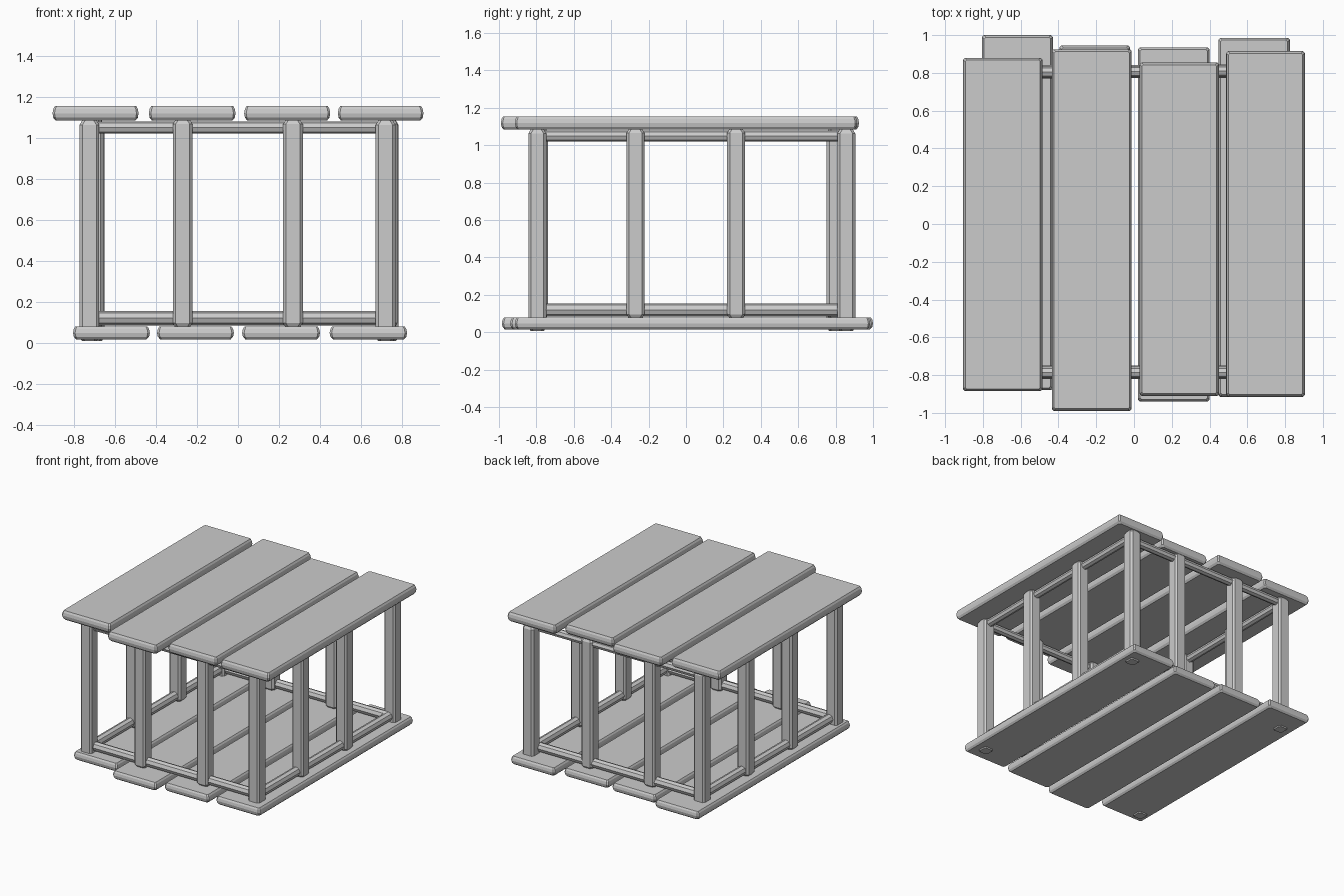
import bpy, bmesh
from mathutils import Vector

cube = bpy.data.objects.get("Cube")
if cube:
    bpy.data.objects.remove(cube, do_unlink=True)

GREY = (0.6, 0.6, 0.6, 1)
mat = bpy.data.materials.new("plain grey")
mat.use_nodes = True
mat.diffuse_color = GREY
bsdf = next(n for n in mat.node_tree.nodes if n.type == 'BSDF_PRINCIPLED')
bsdf.inputs["Base Color"].default_value = GREY


def finish(name, bm):
    bmesh.ops.recalc_face_normals(bm, faces=bm.faces)
    mesh = bpy.data.meshes.new(name)
    bm.to_mesh(mesh)
    bm.free()
    mesh.materials.append(mat)
    bpy.context.collection.objects.link(bpy.data.objects.new(name, mesh))


def rings_solid(name, rings):
    """Stack of chamfered rectangles: (x0, x1, y0, y1, z, chamfer)."""
    bm = bmesh.new()
    loops = []
    for x0, x1, y0, y1, z, c in rings:
        pts = [(x0 + c, y0), (x1 - c, y0), (x1, y0 + c), (x1, y1 - c),
               (x1 - c, y1), (x0 + c, y1), (x0, y1 - c), (x0, y0 + c)]
        loops.append([bm.verts.new((x, y, z)) for x, y in pts])
    bm.faces.new(loops[0])
    bm.faces.new(loops[-1])
    for a, b in zip(loops, loops[1:]):
        for i in range(8):
            j = (i + 1) % 8
            bm.faces.new((a[i], a[j], b[j], b[i]))
    finish(name, bm)


def plank(name, x0, x1, y0, y1, z0, z1):
    """Board whose worn edges come to a blunt ridge at mid height."""
    def ring(z, d, c):
        return (x0 + d, x1 - d, y0 + d, y1 - d, z, c)
    h = z1 - z0
    rings_solid(name, [ring(z0, 0.016, 0.01), ring(z0 + 0.2 * h, 0.004, 0.01),
                       ring(z0 + 0.5 * h, 0, 0.01),
                       ring(z0 + 0.8 * h, 0.004, 0.01), ring(z1, 0.012, 0.008)])


def post(name, x, y, z0, z1, w=0.048):
    def ring(z, r):
        return (x - r, x + r, y - r, y + r, z, 0.014)
    rings_solid(name, [ring(z0, w - 0.012), ring(z0 + 0.02, w),
                       ring(z1 - 0.02, w), ring(z1, w - 0.012)])


def rail(name, a, b, r):
    """Thin eight-sided bar between two points."""
    a, b = Vector(a), Vector(b)
    bm = bmesh.new()
    bmesh.ops.create_cone(bm, cap_ends=True, segments=8, radius1=r, radius2=r,
                          depth=(b - a).length)
    turn = (b - a).to_track_quat('Z', 'Y').to_matrix().to_4x4()
    turn.translation = (a + b) / 2
    bm.transform(turn)
    finish(name, bm)


# Top and bottom boards, each with its own uneven length
top = [(-0.905, -0.485, -0.885, 0.88), (-0.435, -0.012, -0.99, 0.925),
       (0.03, 0.45, -0.91, 0.855), (0.487, 0.905, -0.915, 0.915)]
bottom = [(-0.805, -0.43, -0.88, 1.0), (-0.395, -0.02, -0.985, 0.945),
          (0.02, 0.4, -0.94, 0.935), (0.447, 0.825, -0.915, 0.985)]
for i, (t, b) in enumerate(zip(top, bottom), 1):
    plank(f"top_board_{i}", *t, 1.083, 1.155)
    plank(f"bottom_board_{i}", *b, 0.016, 0.08)

# Corner posts poke through the bottom boards
corners = {"front_right": (-0.725, -0.795), "front_left": (0.72, -0.795),
           "back_right": (-0.7, 0.8), "back_left": (0.735, 0.857)}
for name, (x, y) in corners.items():
    post(f"{name}_corner_post", x, y, 0.008, 1.083)

# Two intermediate posts on every side
for i, p in enumerate((-0.27, 0.268), 1):
    post(f"front_post_{i}", p, -0.785, 0.075, 1.086)
    post(f"back_post_{i}", p, 0.8, 0.075, 1.086)
    post(f"right_post_{i}", -0.705, p, 0.075, 1.086)
    post(f"left_post_{i}", 0.73, p, 0.075, 1.086)

# Rails joining the posts above the floor and below the lid
for level, z, r in (("lower", 0.12, 0.035), ("upper", 1.05, 0.03)):
    rail(f"front_{level}_rail", (-0.72, -0.785, z), (0.72, -0.785, z), r)
    rail(f"back_{level}_rail", (-0.7, 0.805, z), (0.73, 0.81, z), r)
    rail(f"right_{level}_rail", (-0.71, -0.79, z), (-0.7, 0.8, z), r)
    rail(f"left_{level}_rail", (0.72, -0.79, z), (0.73, 0.85, z), r)
